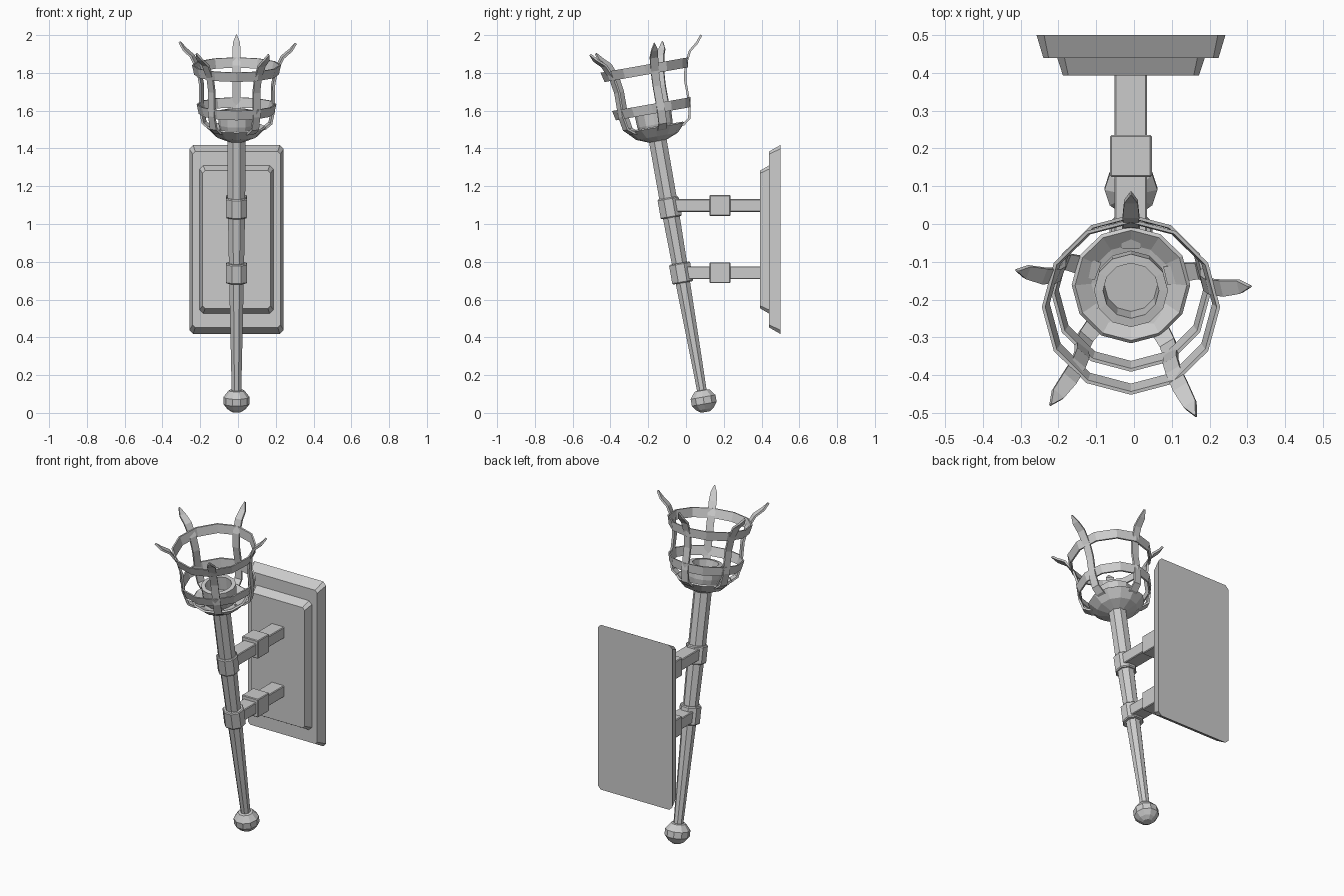
import bpy, bmesh
from math import sin, cos, pi, radians
from mathutils import Matrix, Vector

if "Cube" in bpy.data.objects:
    bpy.data.objects.remove(bpy.data.objects["Cube"])

CX = -0.008
# Torch frame: local z runs along the shaft, leaning 10 degrees to the front
TORCH = Matrix.Translation((CX, 0.105, 0)) @ Matrix.Rotation(radians(10), 4, 'X')


def finish(name, bm, matrix=None):
    bmesh.ops.recalc_face_normals(bm, faces=bm.faces)
    me = bpy.data.meshes.new(name)
    bm.to_mesh(me)
    bm.free()
    ob = bpy.data.objects.new(name, me)
    bpy.context.collection.objects.link(ob)
    if matrix is not None:
        ob.matrix_world = matrix
    return ob


def loft(name, loops, matrix=None, closed=False):
    """Skin equal-length point loops; cap the ends or join last to first."""
    bm = bmesh.new()
    rows = [[bm.verts.new(p) for p in loop] for loop in loops]
    n = len(rows[0])
    pairs = list(zip(rows, rows[1:])) + ([(rows[-1], rows[0])] if closed else [])
    for a, b in pairs:
        for i in range(n):
            j = (i + 1) % n
            bm.faces.new((a[i], a[j], b[j], b[i]))
    if not closed:
        bm.faces.new(rows[0][::-1])
        bm.faces.new(rows[-1])
    return finish(name, bm, matrix)


def lathe(name, profile, sides, turn=0.0, closed=False):
    loops = [[(r * cos(2 * pi * (i + turn) / sides),
               r * sin(2 * pi * (i + turn) / sides), s) for i in range(sides)]
             for r, s in profile]
    return loft(name, loops, TORCH, closed)


def block(name, y0, y1, zc, w, h, bevel=0.004):
    bm = bmesh.new()
    bmesh.ops.create_cube(bm, size=1)
    bmesh.ops.scale(bm, vec=(w, y1 - y0, h), verts=bm.verts)
    bmesh.ops.translate(bm, vec=(CX, (y0 + y1) / 2, zc), verts=bm.verts)
    bmesh.ops.bevel(bm, geom=bm.edges[:], offset=bevel, segments=1, affect='EDGES')
    return finish(name, bm)


def plate(name, hw, hh, zc, y_back, y_front, ix, iz, cut):
    """Rectangular slab with clipped corners and a sloped border."""
    def outline(w, h, y, c):
        q = [(w, h - c), (w - c, h), (-w + c, h), (-w, h - c),
             (-w, -h + c), (-w + c, -h), (w - c, -h), (w, -h + c)]
        return [(CX + x, y, zc + z) for x, z in q]
    return loft(name, [outline(hw, hh, y_back, cut),
                       outline(hw - ix, hh - iz, y_front, cut * 0.7)])


# Wall plate in two steps
plate("wall_plate", 0.25, 0.50, 0.918, 0.50, 0.44, 0.018, 0.034, 0.02)
plate("wall_plate_panel", 0.197, 0.395, 0.918, 0.445, 0.393, 0.017, 0.03, 0.02)

# Bracket arms, sleeves and shaft collars
for tag, z, s, y0 in (("lower", 0.742, 0.752, -0.02), ("upper", 1.098, 1.103, -0.075)):
    block(tag + "_arm", y0, 0.41, z, 0.086, 0.068)
    block(tag + "_sleeve", 0.125, 0.235, z, 0.11, 0.11)
    lathe(tag + "_collar", [(0.056, s - 0.053), (0.061, s - 0.047),
                            (0.061, s + 0.047), (0.056, s + 0.053)], 8, 0.5)

# Shaft and end knob
lathe("shaft", [(0.027, 0.10), (0.041, 0.68), (0.05, 1.12), (0.051, 1.48)], 8, 0.5)
lathe("knob", [(0.025, 0.005), (0.048, 0.02), (0.07, 0.048), (0.07, 0.085),
               (0.042, 0.12), (0.028, 0.122)], 10)

# Bowl and inner socket
lathe("bowl", [(0.045, 1.46), (0.112, 1.487), (0.157, 1.533), (0.148, 1.54),
               (0.105, 1.515), (0.05, 1.505)], 12)
lathe("socket", [(0.08, 1.50), (0.095, 1.55), (0.098, 1.62), (0.074, 1.622),
                 (0.07, 1.54)], 12)

# Basket hoops
for tag, s0, s1, r0, r1 in (("lower", 1.608, 1.66, 0.2, 0.211),
                            ("upper", 1.818, 1.87, 0.224, 0.236)):
    lathe(tag + "_hoop", [(r0, s0), (r1, s1), (r1 - 0.009, s1), (r0 - 0.009, s0)],
          12, closed=True)

# Curved basket prongs: (radius, height, width) along the path
PATH = [(0.095, 1.512, 0.05), (0.15, 1.525, 0.048), (0.184, 1.55, 0.044),
        (0.199, 1.62, 0.042), (0.198, 1.75, 0.042), (0.213, 1.83, 0.042),
        (0.25, 1.902, 0.044), (0.295, 1.938, 0.036), (0.323, 1.974, 0.004)]
for k, ang in enumerate((90, 159, 229, 302, 13)):
    loops = []
    for i, (r, s, w) in enumerate(PATH):
        a, b = PATH[max(i - 1, 0)], PATH[min(i + 1, len(PATH) - 1)]
        t = Vector((b[0] - a[0], b[1] - a[1])).normalized()
        nx, nz = t.y * 0.006, -t.x * 0.006
        loops.append([(r + nx, -w / 2, s + nz), (r + nx, w / 2, s + nz),
                      (r - nx, w / 2, s - nz), (r - nx, -w / 2, s - nz)])
    loft("prong_%d" % (k + 1), loops, TORCH @ Matrix.Rotation(radians(ang), 4, 'Z'))
